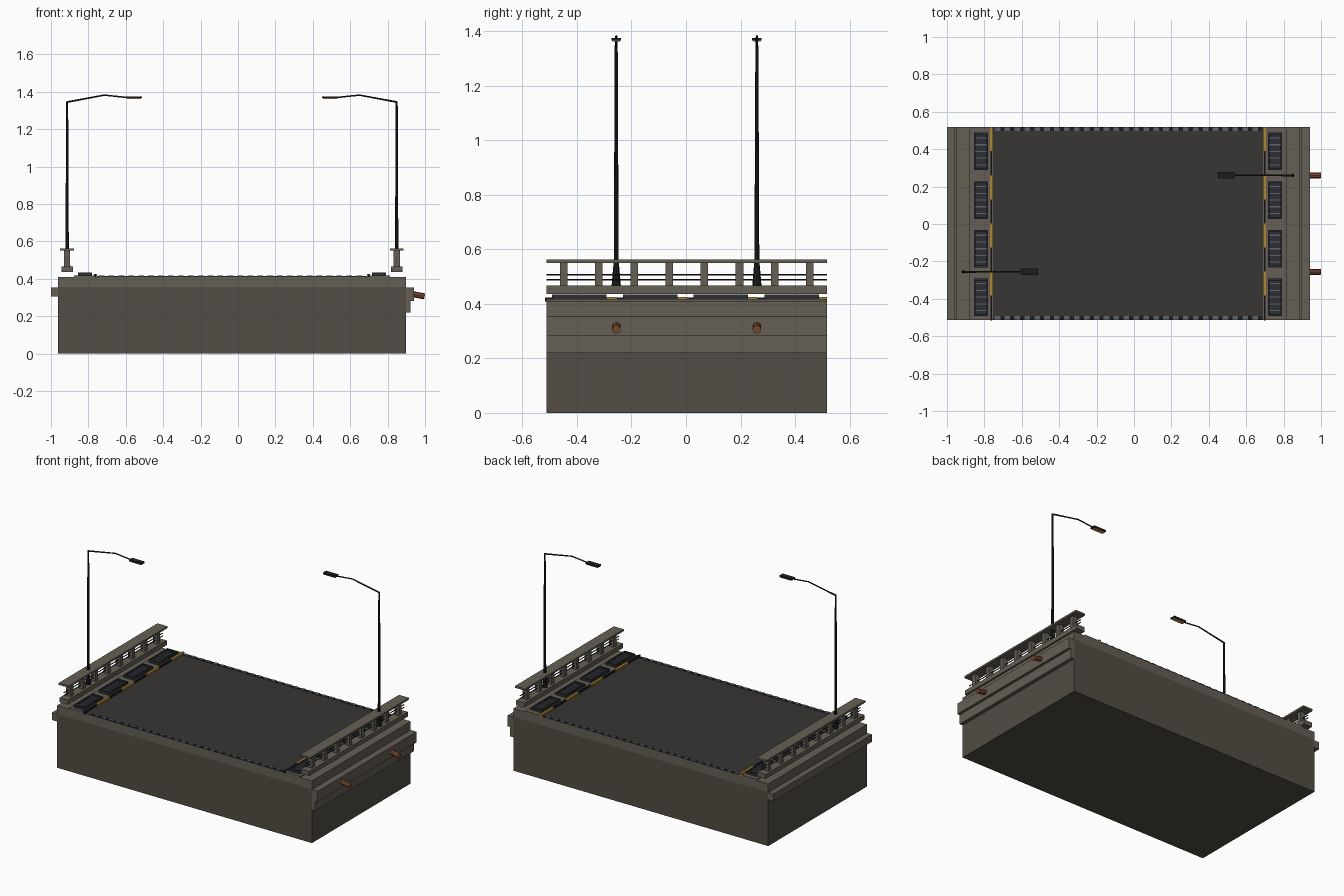
import bpy
from math import atan2
from mathutils import Vector

if "Cube" in bpy.data.objects:
    bpy.data.objects.remove(bpy.data.objects["Cube"])

YC, HY = 0.003, 0.515      # bridge section centre and half depth
Y0, Y1 = YC - HY, YC + HY
XC = -0.0325               # mirror line between the two sides


def mat(name, r, g, b):
    m = bpy.data.materials.new(name)
    m.diffuse_color = (r, g, b, 1)
    m.use_nodes = True
    m.node_tree.nodes["Principled BSDF"].inputs["Base Color"].default_value = m.diffuse_color
    return m


BODY = mat("dark_concrete", 0.085, 0.075, 0.058)
CONC = mat("concrete", 0.13, 0.115, 0.09)
ROAD = mat("asphalt", 0.04, 0.037, 0.035)
BLACK = mat("black_metal", 0.012, 0.012, 0.013)
STEEL = mat("steel", 0.11, 0.125, 0.15)
GRATE = mat("grate_metal", 0.025, 0.028, 0.034)
YELLOW = mat("yellow_paint", 0.42, 0.24, 0.03)
RUST = mat("rust", 0.22, 0.07, 0.03)
LENS = mat("lamp_lens", 0.55, 0.28, 0.07)


def mesh_object(name, verts, faces, m):
    me = bpy.data.meshes.new(name)
    me.from_pydata(verts, [], faces)
    me.update()
    me.materials.append(m)
    ob = bpy.data.objects.new(name, me)
    bpy.context.collection.objects.link(ob)
    return ob


def boxes(name, items, m):
    """One object from boxes given as (x0, x1, y0, y1, z0, z1)."""
    verts, faces = [], []
    for x0, x1, y0, y1, z0, z1 in items:
        x0, x1 = min(x0, x1), max(x0, x1)
        n = len(verts)
        verts += [(x, y, z) for z in (z0, z1) for x, y in ((x0, y0), (x1, y0), (x1, y1), (x0, y1))]
        for f in ((3, 2, 1, 0), (4, 5, 6, 7), (0, 1, 5, 4), (1, 2, 6, 5), (2, 3, 7, 6), (3, 0, 4, 7)):
            faces.append([n + i for i in f])
    return mesh_object(name, verts, faces, m)


def tube(name, path, m, sides=8):
    """Tapered tube through (x, y, z, radius) points."""
    cu = bpy.data.curves.new(name, 'CURVE')
    cu.dimensions = '3D'
    cu.bevel_depth = 1.0
    cu.bevel_resolution = max(0, sides // 2 - 2)
    cu.use_fill_caps = True
    sp = cu.splines.new('POLY')
    sp.points.add(len(path) - 1)
    for p, (x, y, z, r) in zip(sp.points, path):
        p.co = (x, y, z, 1)
        p.radius = r
    sp.use_smooth = False
    cu.materials.append(m)
    ob = bpy.data.objects.new(name, cu)
    bpy.context.collection.objects.link(ob)
    return ob


# Main body, deck slab and road surface
boxes("body", [(-0.963, 0.898, Y0, Y1, 0, 0.355)], BODY)
boxes("deck_slab", [(-0.963, 0.898, Y0, Y1, 0.355, 0.41)], CONC)
boxes("road_surface", [(-0.755, 0.69, Y0, Y1, 0.409, 0.414)], ROAD)

# Ledges on the two outer faces
boxes("left_ledge", [(-1.0, -0.962, Y0, Y1, 0.305, 0.353)], CONC)
boxes("right_ledge", [(0.897, 0.94, Y0, Y1, 0.282, 0.353)], CONC)
boxes("right_lower_ledge", [(0.897, 0.922, Y0, Y1, 0.22, 0.282)], CONC)

# Expansion joints at both road ends
for name, ya, yb in (("front_joint", Y0, Y0 + 0.02), ("back_joint", Y1 - 0.02, Y1)):
    boxes(name, [(-0.75, 0.685, ya, yb, 0.41, 0.4155)], BLACK)
    boxes(name + "_teeth", [(-0.745 + i * 0.053, -0.715 + i * 0.053, ya, yb, 0.412, 0.418)
                            for i in range(27)], STEEL)

for side, s in (("left", -1), ("right", 1)):
    def X(d):
        return XC + s * d      # distance outwards from the mirror line

    # Sidewalk and curb with alternating paint
    boxes(side + "_sidewalk", [(X(0.735), X(0.845), Y0, Y1, 0.409, 0.418)], CONC)
    step = 2 * HY / 8
    dark = [(X(0.727), X(0.735), Y0 - 0.005 if i == 0 else Y0 + i * step, Y0 + (i + 1) * step, 0.409, 0.424)
            for i in (0, 2, 4, 6)]
    paint = [(X(0.722), X(0.737), Y0 + i * step, Y0 + (i + 1) * step, 0.409, 0.426)
             for i in (1, 3, 5, 7)]
    boxes(side + "_curb_dark", dark, BLACK)
    boxes(side + "_curb_yellow", paint, YELLOW)

    # Floor grates: pan, frame and cross bars
    pans, frames, bars = [], [], []
    for c in (-0.391, -0.132, 0.128, 0.388):
        a, b = c - 0.1, c + 0.1
        pans.append((X(0.75), X(0.822), a, b, 0.41, 0.426))
        frames += [(X(0.748), X(0.756), a, b, 0.41, 0.435), (X(0.816), X(0.824), a, b, 0.41, 0.435),
                   (X(0.756), X(0.816), a, a + 0.01, 0.41, 0.435),
                   (X(0.756), X(0.816), b - 0.01, b, 0.41, 0.435)]
        bars += [(X(0.756), X(0.816), c + k * 0.036 - 0.003, c + k * 0.036 + 0.003, 0.42, 0.432)
                 for k in (-2, -1, 0, 1, 2)]
    boxes(side + "_grate_pans", pans, GRATE)
    boxes(side + "_grate_frames", frames, GRATE)
    boxes(side + "_grate_bars", bars, STEEL)

    # Railing: base beam, posts, wires and top rail
    boxes(side + "_rail_base", [(X(0.85), X(0.911), Y0, Y1, 0.437, 0.467)], CONC)
    boxes(side + "_rail_posts", [(X(0.865), X(0.898), YC + k * 0.0645 - 0.014, YC + k * 0.0645 + 0.014, 0.466, 0.551)
                                 for k in range(-7, 8, 2)], CONC)
    for i, z in enumerate((0.489, 0.507)):
        tube(f"{side}_rail_wire_{i + 1}", [(X(0.881), Y0, z, 0.003), (X(0.881), Y1, z, 0.003)], BLACK, 6)
    boxes(side + "_top_rail", [(X(0.845), X(0.918), Y0, Y1, 0.55, 0.562)], CONC)

    # Street lamp: flared pole, bent arm, head and lens
    y = 0.002 + s * 0.258
    tube(side + "_lamp_pole", [(X(0.881), y, 0.466, 0.017), (X(0.881), y, 0.56, 0.009),
                               (X(0.881), y, 1.348, 0.0055)], BLACK)
    tube(side + "_lamp_arm", [(X(0.881), y, 1.345, 0.005), (X(0.683), y, 1.382, 0.004),
                              (X(0.555), y, 1.369, 0.004)], BLACK)
    boxes(side + "_lamp_head", [(X(0.481), X(0.572), y - 0.017, y + 0.017, 1.366, 1.376)], BLACK)
    boxes(side + "_lamp_lens", [(X(0.487), X(0.564), y - 0.013, y + 0.013, 1.362, 1.367)], LENS)

# Drain pipes sloping out of the right face
for name, y in (("front_pipe", -0.256), ("back_pipe", 0.26)):
    tube(name, [(0.90, y, 0.324, 0.016), (0.998, y, 0.306, 0.016)], RUST, 8)
